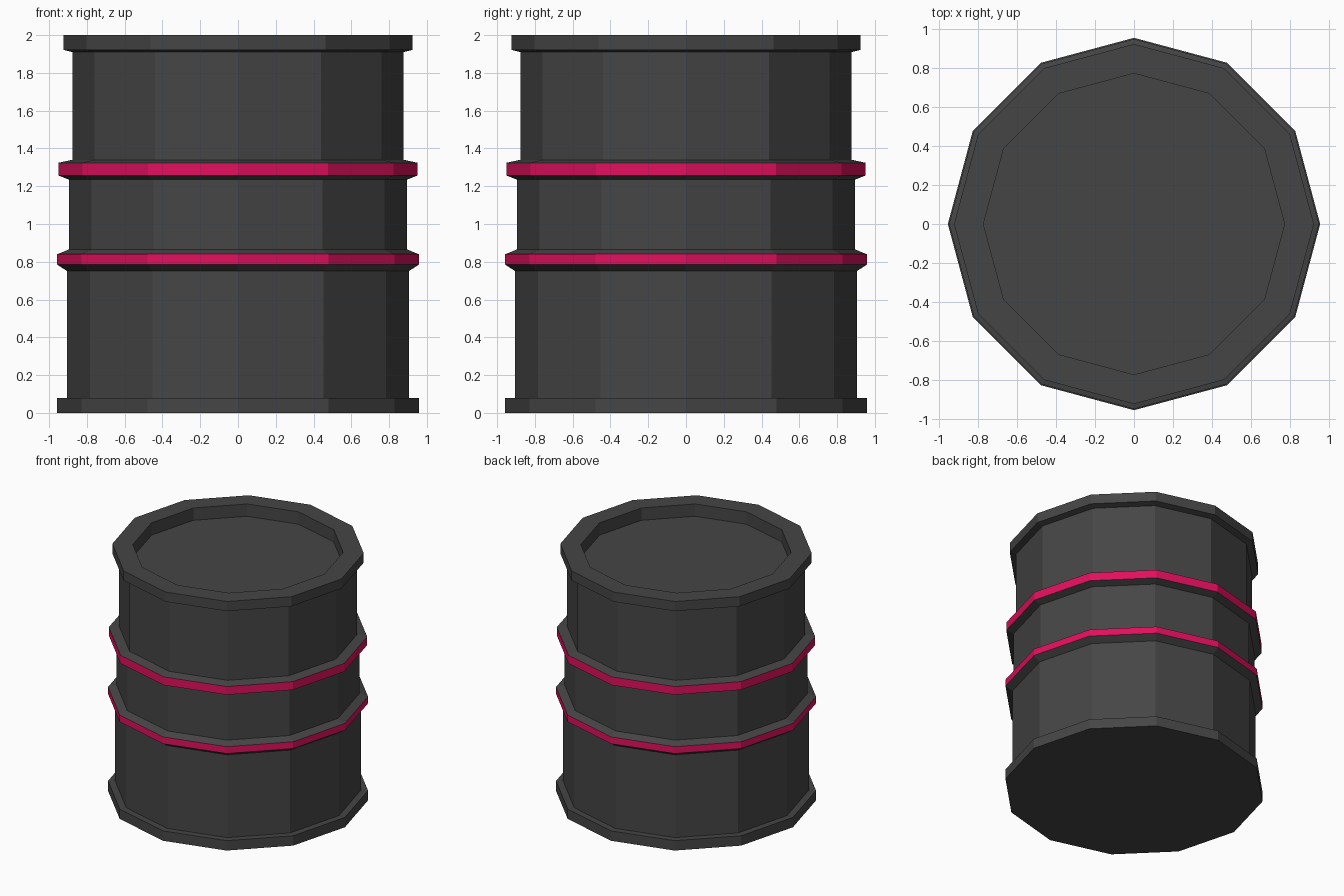
import bpy
import bmesh
from math import cos, sin, tau

if "Cube" in bpy.data.objects:
    bpy.data.objects.remove(bpy.data.objects["Cube"])

SIDES = 12


def make_material(name, color):
    mat = bpy.data.materials.new(name)
    mat.diffuse_color = color
    mat.use_nodes = True
    mat.node_tree.nodes["Principled BSDF"].inputs["Base Color"].default_value = mat.diffuse_color
    return mat


dark = make_material("dark_metal", (0.06, 0.06, 0.06, 1))
pink = make_material("pink_paint", (0.75, 0.005, 0.11, 1))

# Outline (radius, height, segment above is painted), bottom to recessed lid
profile = [
    (0.957, 0.00, False), (0.957, 0.08, False),    # foot rim
    (0.904, 0.08, False), (0.904, 0.75, False),    # lower wall
    (0.957, 0.785, True), (0.957, 0.84, False),    # lower painted band
    (0.896, 0.865, False), (0.896, 1.235, False),  # middle wall
    (0.951, 1.257, True), (0.951, 1.324, False),   # upper painted band
    (0.877, 1.34, False), (0.877, 1.91, False),    # upper wall
    (0.925, 1.922, False), (0.925, 2.00, False),   # top rim
    (0.774, 2.00, False), (0.774, 1.90, False),    # lid recess
]

bm = bmesh.new()
rings = [[bm.verts.new((r * cos(tau * i / SIDES), r * sin(tau * i / SIDES), z))
          for i in range(SIDES)] for r, z, _ in profile]

# Walls between neighbouring rings
for (_, _, painted), low, high in zip(profile, rings, rings[1:]):
    for i in range(SIDES):
        j = (i + 1) % SIDES
        face = bm.faces.new((low[i], low[j], high[j], high[i]))
        face.material_index = int(painted)

# Base and lid
bm.faces.new(rings[0][::-1])
bm.faces.new(rings[-1])

mesh = bpy.data.meshes.new("barrel")
bm.to_mesh(mesh)
bm.free()
mesh.materials.append(dark)
mesh.materials.append(pink)
barrel = bpy.data.objects.new("barrel", mesh)
bpy.context.collection.objects.link(barrel)
